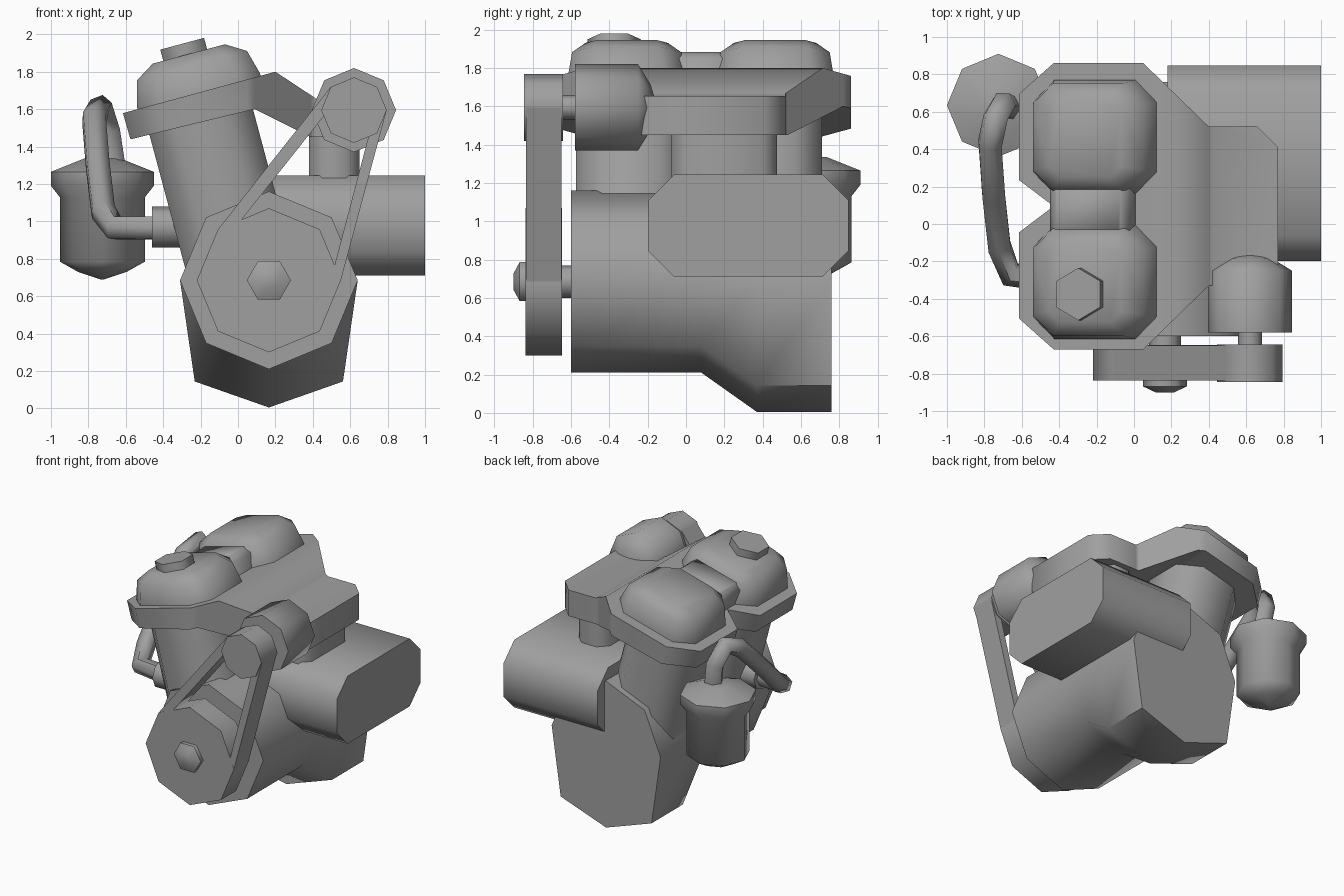
import bpy, bmesh
from math import radians, sin, cos, pi
from mathutils import Matrix, Vector

cube = bpy.data.objects.get("Cube")
if cube:
    bpy.data.objects.remove(cube, do_unlink=True)

grey = bpy.data.materials.new("engine grey")
grey.use_nodes = True
grey.diffuse_color = (0.35, 0.35, 0.35, 1)
grey.node_tree.nodes["Principled BSDF"].inputs["Base Color"].default_value = (0.35, 0.35, 0.35, 1)


def frame(x, y, z, origin=(0, 0, 0)):
    """Matrix from three axes and an origin."""
    m = Matrix((x, y, z)).transposed().to_4x4()
    m.translation = Vector(origin)
    return m


def along_y(x=0, z=0):
    return frame((1, 0, 0), (0, 0, 1), (0, 1, 0), (x, 0, z))


def along_x(y=0, z=0):
    return frame((0, 1, 0), (0, 0, 1), (1, 0, 0), (0, y, z))


def upright(x, y):
    return Matrix.Translation((x, y, 0))


TILT = radians(15)


def tilted(lx, y):
    """Frame of the leaning cylinder bank; height 0 is the gasket face."""
    x_axis = Vector((cos(TILT), 0, sin(TILT)))
    return frame(x_axis, (0, 1, 0), (-sin(TILT), 0, cos(TILT)),
                 Vector((-0.195, y, 1.525)) + x_axis * lx)


def ngon(r, n=8, start=pi / 2):
    return [(r * cos(start + i * 2 * pi / n), r * sin(start + i * 2 * pi / n)) for i in range(n)]


def chamfered(hx, hy, c):
    return [(hx, -hy + c), (hx, hy - c), (hx - c, hy), (-hx + c, hy),
            (-hx, hy - c), (-hx, -hy + c), (-hx + c, -hy), (hx - c, -hy)]


def finish(obj):
    obj.data.materials.clear()
    obj.data.materials.append(grey)
    bpy.ops.object.select_all(action='DESELECT')
    obj.select_set(True)
    bpy.context.view_layer.objects.active = obj
    bpy.ops.object.shade_smooth_by_angle(angle=radians(61))


def from_bmesh(name, bm):
    bmesh.ops.remove_doubles(bm, verts=bm.verts, dist=0.0005)
    bmesh.ops.recalc_face_normals(bm, faces=bm.faces)
    mesh = bpy.data.meshes.new(name)
    bm.to_mesh(mesh)
    bm.free()
    obj = bpy.data.objects.new(name, mesh)
    bpy.context.collection.objects.link(obj)
    finish(obj)


def loft(name, matrix, sections):
    """Solid through (outline, height) sections with equal point counts."""
    bm = bmesh.new()
    rings = [[bm.verts.new(matrix @ Vector((a, b, h))) for a, b in pts] for pts, h in sections]
    n = len(rings[0])
    for lo, hi in zip(rings, rings[1:]):
        for i in range(n):
            bm.faces.new((lo[i], lo[(i + 1) % n], hi[(i + 1) % n], hi[i]))
    bm.faces.new(rings[0])
    bm.faces.new(rings[-1])
    from_bmesh(name, bm)


def prism(name, matrix, outline, lo, hi):
    loft(name, matrix, [(outline, lo), (outline, hi)])


def turned(name, matrix, profile, n=8, start=pi / 2):
    loft(name, matrix, [(ngon(r, n, start), h) for r, h in profile])


# Crankcase with the deeper bell housing at the rear
CX, CZ = 0.165, 0.685
case = ngon(0.475)
bell = [(x * 1.18, z - 0.205) if z < -0.1 else (x, z) for x, z in case]
loft("crankcase", along_y(CX, CZ), [(case, -0.6), (case, 0.08), (bell, 0.37), (bell, 0.76)])

# Leaning cylinder bank
barrel = chamfered(0.285, 0.29, 0.14)
for name, y in (("front_barrel", -0.285), ("rear_barrel", 0.42)):
    prism(name, tilted(0, y), barrel, -0.85, 0.05)
prism("barrel_web", tilted(0, 0.07), chamfered(0.2, 0.2, 0.02), -0.8, 0.05)


# Head plate bent down into the intake manifold
def height(x, points):
    for (x0, z0), (x1, z1) in zip(points, points[1:]):
        if x <= x1:
            break
    return z0 + (z1 - z0) * (x - x0) / (x1 - x0)


upper = [(-0.61, 1.58), (0.2, 1.8), (0.42, 1.655), (0.8, 1.655)]
lower = [(-0.57, 1.44), (0.09, 1.6), (0.39, 1.45), (0.8, 1.45)]
half = [(-0.615, 0.14), (-0.615, 0.6), (-0.43, 0.765), (0.05, 0.765),
        (0.4, 0.425), (0.66, 0.425), (0.77, 0.315)]
outline = [(-0.43, 0)] + half + [(x, -y) for x, y in reversed(half)]
bm = bmesh.new()
plate = bm.faces.new([bm.verts.new((x, y + 0.095, 0)) for x, y in outline])
grown = bmesh.ops.extrude_face_region(bm, geom=[plate], use_keep_orig=True)
for v in grown["geom"]:
    if isinstance(v, bmesh.types.BMVert):
        v.co.z = 1
for x, z in upper[1:3] + lower[1:3]:
    bmesh.ops.bisect_plane(bm, geom=bm.verts[:] + bm.edges[:] + bm.faces[:],
                           plane_co=(x, 0, 0), plane_no=(1, 0, 0))
for v in bm.verts:
    if v.co.z > 0.5:
        v.co.z = height(v.co.x, upper)
    else:
        if v.co.x < -0.2:
            v.co.x += 0.04
        v.co.z = height(v.co.x, lower)
from_bmesh("head_and_manifold", bm)

# Valve covers, the neck between them and the filler cap
for name, y in (("front_valve_cover", -0.31), ("rear_valve_cover", 0.465)):
    loft(name, tilted(0.03, y), [(chamfered(0.345, 0.31, 0.12), 0.1),
                                 (chamfered(0.34, 0.305, 0.12), 0.18),
                                 (chamfered(0.305, 0.285, 0.11), 0.31),
                                 (chamfered(0.2, 0.215, 0.06), 0.375)])
loft("cover_neck", tilted(0.03, 0.08), [(chamfered(0.225, 0.15, 0.01), 0.1),
                                        (chamfered(0.22, 0.15, 0.01), 0.27),
                                        (chamfered(0.18, 0.15, 0.01), 0.315)])
turned("filler_cap", tilted(0.01, -0.375), [(0.14, 0.3), (0.14, 0.437)], 6)

# Gearbox block and the carburettor standing on it
prism("side_box", along_x(0.325, 0.978), chamfered(0.522, 0.267, 0.135), 0.18, 1.0)
prism("carburettor", upright(0.515, 0.2), chamfered(0.135, 0.275, 0.07), 1.2, 1.5)

# Drive pulleys, belt strands, shafts and hub bolt
UX, UZ = 0.62, 1.595
prism("lower_pulley", along_y(CX, CZ), ngon(0.385), -0.837, -0.648)
prism("upper_pulley", along_y(UX, UZ), ngon(0.175), -0.845, -0.643)
strands = {"left_belt_strand": [(0.55, 0.685), (0.795, 1.595), (0.735, 1.595), (0.495, 0.685)],
           "right_belt_strand": [(-0.107, 0.957), (0.496, 1.719), (0.5, 1.615), (0.0, 0.985)]}
for name, pts in strands.items():
    prism(name, along_y(), pts, -0.836, -0.65)
prism("crank_shaft", along_y(CX, CZ), ngon(0.085), -0.7, -0.55)
prism("alternator_shaft", along_y(UX, UZ), ngon(0.065), -0.7, -0.5)
turned("hub_bolt", along_y(CX, CZ), [(0.05, -0.9), (0.118, -0.868), (0.118, -0.8)], 6, 0)

# Alternator with domed back
turned("alternator", along_y(UX, UZ),
       [(0.225, -0.58), (0.225, -0.25), (0.12, -0.185), (0.02, -0.155)])

# Oil filter, its pipe and the boss on the bank
turned("oil_filter", upright(-0.725, 0.635),
       [(0.01, 0.69), (0.13, 0.73), (0.228, 0.785), (0.228, 1.13),
        (0.275, 1.19), (0.275, 1.265), (0.1, 1.335)])
prism("pipe_boss", along_x(-0.3, 0.97), ngon(0.11), -0.46, -0.1)

path = [(-0.67, 0.62, 1.28), (-0.7, 0.64, 1.48), (-0.74, 0.57, 1.61), (-0.77, 0.43, 1.55),
        (-0.75, 0.15, 1.3), (-0.72, -0.12, 1.05), (-0.66, -0.27, 0.965), (-0.4, -0.3, 0.965)]
curve = bpy.data.curves.new("oil_pipe", 'CURVE')
curve.dimensions = '3D'
curve.bevel_depth = 0.07
curve.bevel_resolution = 1
curve.use_fill_caps = True
spline = curve.splines.new('POLY')
spline.points.add(len(path) - 1)
for point, co in zip(spline.points, path):
    point.co = (*co, 1)
pipe = bpy.data.objects.new("oil_pipe", curve)
bpy.context.collection.objects.link(pipe)
bpy.ops.object.select_all(action='DESELECT')
pipe.select_set(True)
bpy.context.view_layer.objects.active = pipe
bpy.ops.object.convert(target='MESH')
finish(bpy.context.view_layer.objects.active)
